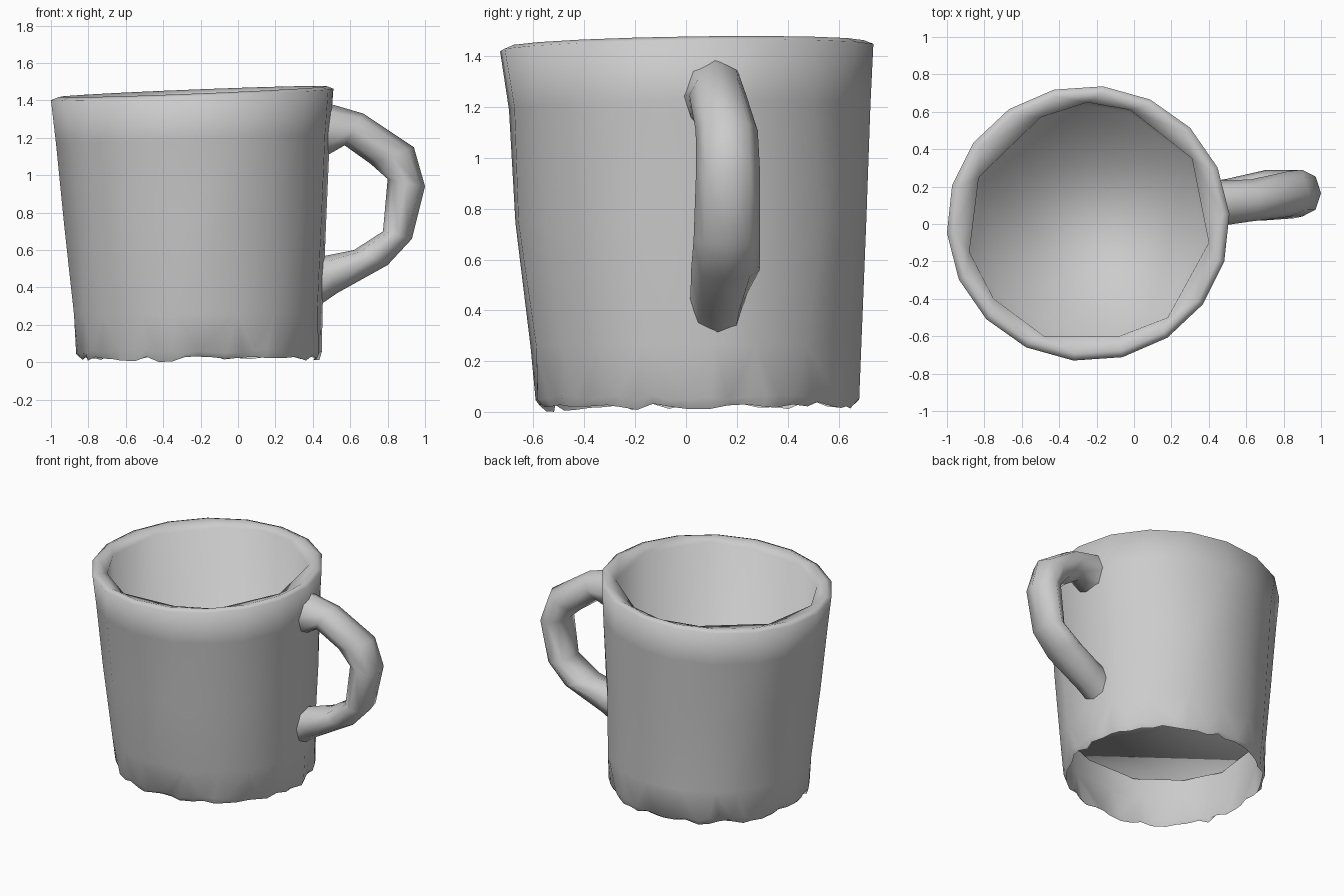
import bpy, bmesh, math, random
from mathutils import Vector

if "Cube" in bpy.data.objects:
    bpy.data.objects.remove(bpy.data.objects["Cube"])

random.seed(4)
SIDES = 18


def lerp(a, b, t):
    return a + (b - a) * t


def rim_tilt(x, y):
    return 0.04 * (x + 0.245) + 0.016 * y


def finish(bm, name):
    bmesh.ops.recalc_face_normals(bm, faces=bm.faces)
    mesh = bpy.data.meshes.new(name)
    bm.to_mesh(mesh)
    bm.free()
    mesh.shade_smooth()
    obj = bpy.data.objects.new(name, mesh)
    bpy.context.collection.objects.link(obj)
    return obj


def add_loop(bm, points):
    verts = [bm.verts.new(p) for p in points]
    edges = [bm.edges.new((verts[i], verts[(i + 1) % len(verts)])) for i in range(len(verts))]
    return verts, edges


def skin(bm, a, b):
    n = len(a)
    for i in range(n):
        j = (i + 1) % n
        bm.faces.new((a[i], a[j], b[j], b[i]))


# Mug body: faceted outer wall, rounded rim, inner wall and raised floor
bm = bmesh.new()

# height, centre x, centre y, radius x, radius y, angle jitter
outer = [
    (0.06, -0.215, 0.045, 0.660, 0.638, 0.0),
    (0.26, -0.212, 0.035, 0.668, 0.655, 0.08),
    (0.75, -0.225, 0.020, 0.705, 0.692, 0.10),
    (1.20, -0.238, 0.012, 0.738, 0.715, 0.08),
    (1.432, -0.245, 0.003, 0.757, 0.737, 0.0),
    (1.447, -0.243, 0.003, 0.720, 0.700, 0.0),
]
loops = []
for z, cx, cy, rx, ry, jitter in outer:
    pts = []
    for i in range(SIDES):
        a = math.tau * (i + 0.2) / SIDES + random.uniform(-jitter, jitter)
        x, y = cx + rx * math.cos(a), cy + ry * math.sin(a)
        pts.append((x, y, z + rim_tilt(x, y) * z / 1.45))
    loops.append(add_loop(bm, pts))
for (a, _), (b, _) in zip(loops, loops[1:]):
    skin(bm, a, b)

# Inner wall follows an uneven eleven-sided outline
inner_outline = [(0.40, -0.10), (0.31, 0.35), (-0.02, 0.61), (-0.25, 0.65), (-0.50, 0.57),
                 (-0.83, 0.25), (-0.88, -0.15), (-0.75, -0.40), (-0.48, -0.60),
                 (-0.08, -0.60), (0.18, -0.50)]
inner = []
for z, s, shift in ((1.42, 1.0, 0.0), (0.36, 0.95, 0.015)):
    pts = []
    for x, y in inner_outline:
        px, py = -0.225 + (x + 0.225) * s, y * s + shift
        pts.append((px, py, z + (rim_tilt(px, py) if z > 1 else 0)))
    inner.append(add_loop(bm, pts))
for (a, _), (b, _) in zip(inner, inner[1:]):
    skin(bm, a, b)
bm.faces.new(inner[-1][0])
bmesh.ops.bridge_loops(bm, edges=loops[-1][1] + inner[0][1])

# Ragged open bottom edge
bmesh.ops.subdivide_edges(bm, edges=loops[0][1], cuts=2)
edge_verts = {v for e in bm.edges if e.is_boundary for v in e.verts}
for v in edge_verts:
    v.co += Vector((random.uniform(-0.01, 0.01), random.uniform(-0.01, 0.01),
                    random.uniform(-0.015, 0.01)))
lip = bmesh.ops.extrude_edge_only(bm, edges=[e for e in bm.edges if e.is_boundary])
for v in [g for g in lip["geom"] if isinstance(g, bmesh.types.BMVert)]:
    k = random.uniform(0.955, 0.985)
    v.co.x = lerp(-0.215, v.co.x, k)
    v.co.y = lerp(0.045, v.co.y, k)
    v.co.z = random.uniform(0.0, 0.03) + 0.012 * (v.co.y + 0.6)
bmesh.ops.triangulate(bm, faces=[f for f in bm.faces if len(f.verts) > 4 and f.calc_area() < 0.5])
finish(bm, "mug_body")

# Handle: faceted tube, path given as inner edge and outer edge points
path = [  # inner x, inner z, outer x, outer z, centre y, half width
    (0.43, 1.08, 0.43, 1.40, 0.110, 0.125),
    (0.57, 1.16, 0.67, 1.33, 0.125, 0.112),
    (0.71, 1.06, 0.94, 1.15, 0.160, 0.122),
    (0.80, 0.98, 1.00, 0.94, 0.165, 0.125),
    (0.775, 0.70, 0.93, 0.66, 0.160, 0.130),
    (0.62, 0.60, 0.80, 0.52, 0.155, 0.135),
    (0.47, 0.57, 0.53, 0.37, 0.130, 0.112),
    (0.39, 0.56, 0.40, 0.28, 0.120, 0.105),
]
bm = bmesh.new()
rings = []
for ix, iz, ox, oz, cy, hw in path:
    ring = []
    for i in range(8):
        a = math.tau * i / 8
        t = 0.5 + 0.5 * math.cos(a)
        ring.append((lerp(ix, ox, t), cy + hw * math.sin(a), lerp(iz, oz, t)))
    rings.append(add_loop(bm, ring)[0])
for a, b in zip(rings, rings[1:]):
    skin(bm, a, b)
finish(bm, "handle")
